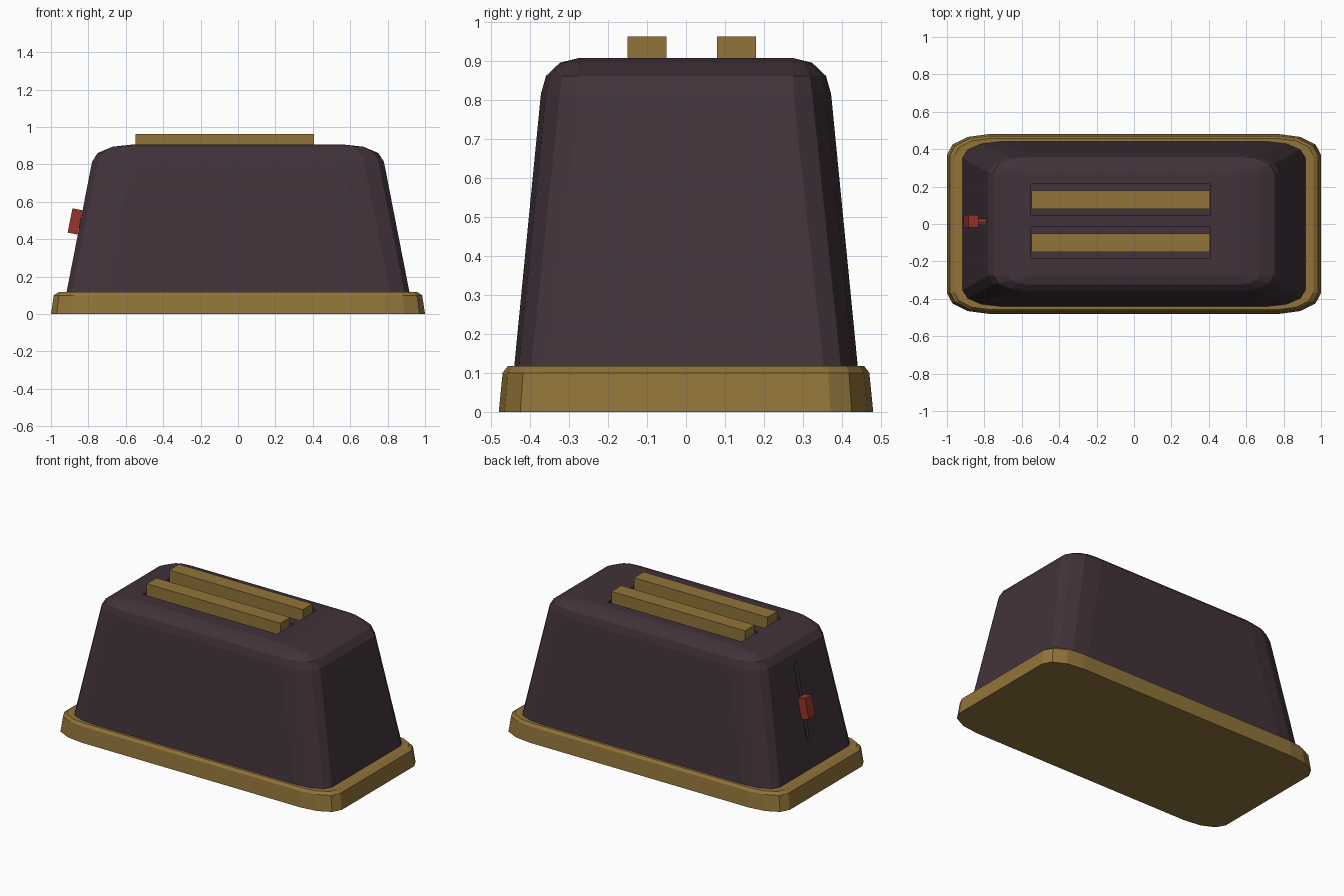
import bpy, bmesh, math
from mathutils import Matrix

cube = bpy.data.objects.get("Cube")
if cube:
    bpy.data.objects.remove(cube, do_unlink=True)


def material(name, color):
    m = bpy.data.materials.new(name)
    m.use_nodes = True
    m.diffuse_color = (*color, 1)
    bsdf = m.node_tree.nodes["Principled BSDF"]
    bsdf.inputs["Base Color"].default_value = (*color, 1)
    bsdf.inputs["Roughness"].default_value = 0.6
    return m


PLUM = material("dark plum", (0.054, 0.032, 0.042))
BRASS = material("brass", (0.283, 0.174, 0.042))
RED = material("red", (0.33, 0.034, 0.024))


def finish(bm, name, mat):
    bmesh.ops.recalc_face_normals(bm, faces=bm.faces)
    mesh = bpy.data.meshes.new(name)
    bm.to_mesh(mesh)
    bm.free()
    mesh.materials.append(mat)
    obj = bpy.data.objects.new(name, mesh)
    bpy.context.collection.objects.link(obj)
    return obj


def box(name, center, size, mat, tilt=0):
    bm = bmesh.new()
    m = (Matrix.Translation(center) @ Matrix.Rotation(tilt, 4, 'Y')
         @ Matrix.Diagonal((*size, 1)))
    bmesh.ops.create_cube(bm, size=1, matrix=m)
    return finish(bm, name, mat)


def loft(name, rings, mat, steps=3):
    """Stack rounded rectangles: corner centre (cx, cy), corner radii (rx, ry), height z."""
    bm = bmesh.new()
    loops = []
    for cx, cy, rx, ry, z in rings:
        loop = []
        for q, (sx, sy) in enumerate([(1, 1), (-1, 1), (-1, -1), (1, -1)]):
            for i in range(steps + 1):
                a = math.pi / 2 * (q + i / steps)
                loop.append(bm.verts.new((sx * cx + rx * math.cos(a),
                                          sy * cy + ry * math.sin(a), z)))
        loops.append(loop)
    n = len(loops[0])
    for a, b in zip(loops, loops[1:]):
        for i in range(n):
            j = (i + 1) % n
            bm.faces.new((a[i], a[j], b[j], b[i]))
    bm.faces.new(loops[0])
    bm.faces.new(loops[-1])
    bmesh.ops.remove_doubles(bm, verts=bm.verts, dist=0.0005)
    return finish(bm, name, mat)


# Base tray with a chamfered rim
loft("base", [(0.78, 0.37, 0.22, 0.11, 0),
              (0.775, 0.365, 0.21, 0.105, 0.1),
              (0.775, 0.365, 0.185, 0.092, 0.117)], BRASS)

# Tapered body with a rounded top edge
rings = [(0.72, 0.355, 0.2, 0.087, 0.1)]
for deg in (0, 30, 60, 90):
    c, s = math.cos(math.radians(deg)), math.sin(math.radians(deg))
    rings.append((0.56, 0.275, 0.22 * c, 0.097 * c, 0.815 + 0.092 * s))
body = loft("body", rings, PLUM)

# Cutters: end cavity, lever slot and two bread wells
LEAN = math.atan(0.2)


def on_wall(z, inward):
    x = -0.92 + 0.2 * (z - 0.12)
    return (x + inward * math.cos(LEAN), 0.015, z - inward * math.sin(LEAN))


x, _, z = on_wall(0.46, 0.11)
cutters = [box("cavity_cutter", (x, 0, z), (0.18, 0.52, 0.76), PLUM, LEAN),
           box("lever_slot_cutter", on_wall(0.52, 0), (0.1, 0.026, 0.48), PLUM, LEAN)]
for side, y in (("front", -0.1), ("back", 0.13)):
    cutters.append(box(side + "_well_cutter", (-0.07, y, 0.7), (0.96, 0.17, 0.8), PLUM))
    # Bread slice standing in its well
    box(side + "_toast", (-0.07, y, 0.63), (0.954, 0.1, 0.664), BRASS)

for cutter in cutters:
    cutter.hide_render = True
    cutter.hide_viewport = True
    mod = body.modifiers.new(cutter.name, 'BOOLEAN')
    mod.operation = 'DIFFERENCE'
    mod.solver = 'EXACT'
    mod.object = cutter

# Lever knob and its stem
box("lever_knob", on_wall(0.49, -0.026), (0.054, 0.066, 0.132), RED, LEAN)
box("lever_stem", on_wall(0.49, 0.02), (0.06, 0.02, 0.06), RED, LEAN)
